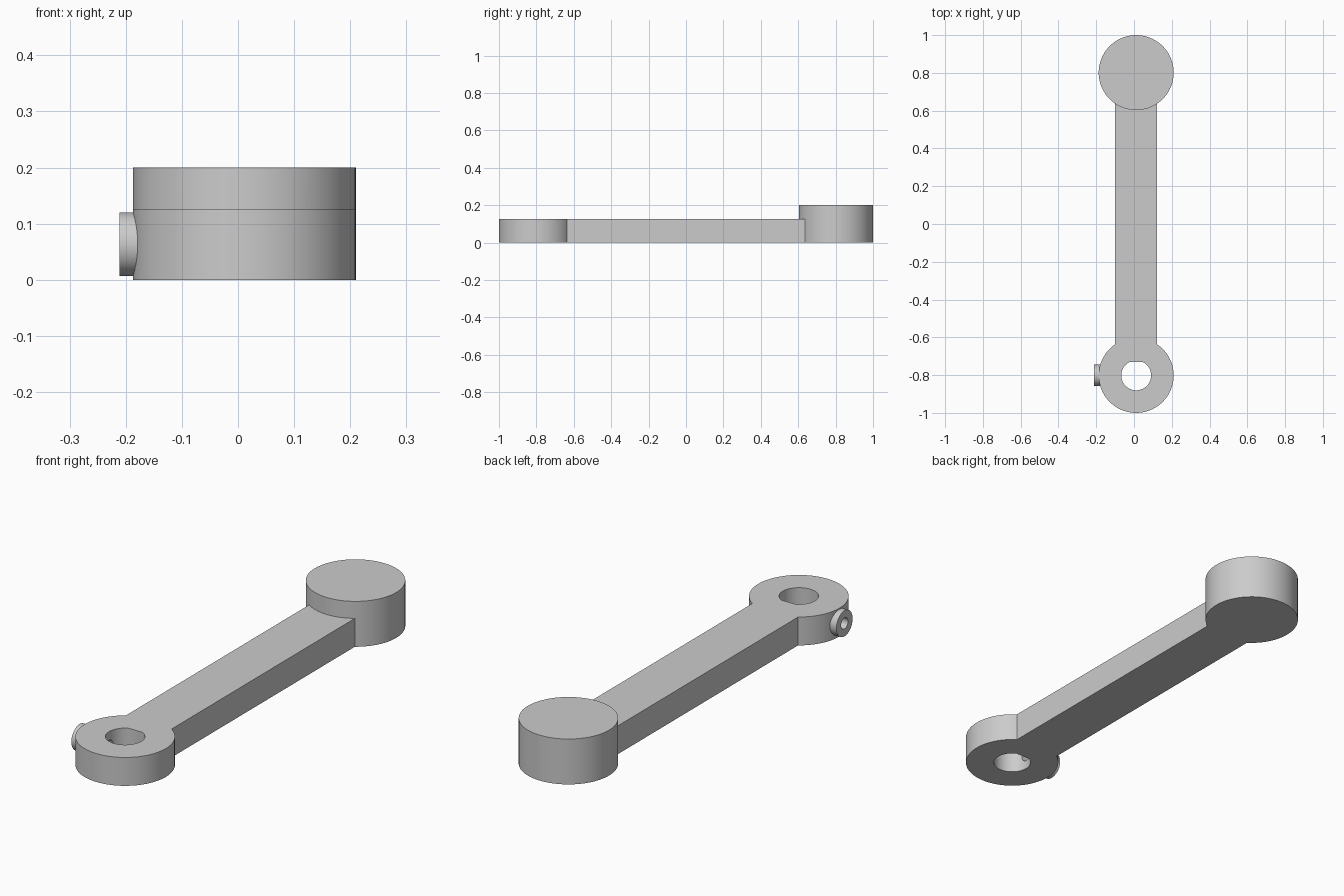
import bpy, bmesh, math
from mathutils import Matrix, Vector

cube = bpy.data.objects.get("Cube")
if cube:
    bpy.data.objects.remove(cube, do_unlink=True)

CX, END_Y = 0.0115, 0.8015
END_R, ARM_H, KNOB_H = 0.1985, 0.125, 0.2
BOSS_Z = 0.0635

grey = bpy.data.materials.new("plain grey")
grey.use_nodes = True
grey.diffuse_color = (0.6, 0.6, 0.6, 1)
grey.node_tree.nodes["Principled BSDF"].inputs["Base Color"].default_value = (0.6, 0.6, 0.6, 1)


def add_object(name, bm):
    mesh = bpy.data.meshes.new(name)
    bmesh.ops.recalc_face_normals(bm, faces=bm.faces)
    bm.to_mesh(mesh)
    bm.free()
    mesh.materials.append(grey)
    obj = bpy.data.objects.new(name, mesh)
    bpy.context.collection.objects.link(obj)
    return obj


def cylinder(name, start, end, radius, segments=96, flat=None):
    """Cylinder between two points; flat trims its +y side."""
    start, end = Vector(start), Vector(end)
    axis = end - start
    turn = Vector((0, 0, 1)).rotation_difference(axis).to_matrix().to_4x4()
    bm = bmesh.new()
    bmesh.ops.create_cone(bm, cap_ends=True, segments=segments, radius1=radius,
                          radius2=radius, depth=axis.length,
                          matrix=Matrix.Translation((start + end) / 2) @ turn)
    if flat is not None:
        cut = bmesh.ops.bisect_plane(bm, geom=bm.verts[:] + bm.edges[:] + bm.faces[:],
                                     plane_co=(0, flat, 0), plane_no=(0, 1, 0),
                                     clear_outer=True)
        edges = [e for e in cut["geom_cut"] if isinstance(e, bmesh.types.BMEdge)]
        bmesh.ops.holes_fill(bm, edges=[e for e in bm.edges if e.is_boundary] or edges)
    return add_object(name, bm)


def box(name, low, high):
    low, high = Vector(low), Vector(high)
    bm = bmesh.new()
    bmesh.ops.create_cube(bm, size=1, matrix=Matrix.Translation((low + high) / 2)
                          @ Matrix.Diagonal((*(high - low), 1)))
    return add_object(name, bm)


def combine(target, tool, operation):
    mod = target.modifiers.new(operation.title(), 'BOOLEAN')
    mod.operation, mod.object, mod.solver = operation, tool, 'EXACT'
    bpy.context.view_layer.objects.active = target
    bpy.ops.object.modifier_apply(modifier=mod.name)
    bpy.data.objects.remove(tool, do_unlink=True)


# Solid crank: hub, arm, round handle and side boss
crank = cylinder("crank_arm", (CX, -END_Y, 0), (CX, -END_Y, ARM_H), END_R)
combine(crank, box("arm", (CX - 0.1115, -END_Y, 0), (CX + 0.1115, END_Y, ARM_H)), 'UNION')
combine(crank, cylinder("handle", (CX, END_Y, 0), (CX, END_Y, KNOB_H), END_R), 'UNION')
combine(crank, cylinder("side_boss", (-0.211, -END_Y, BOSS_Z), (-0.1, -END_Y, BOSS_Z),
                        0.0565, 64), 'UNION')

# D-shaped shaft bore and set screw hole
combine(crank, cylinder("shaft_bore", (CX, -END_Y, -0.1), (CX, -END_Y, 0.3), 0.079, 64,
                        flat=-0.73), 'DIFFERENCE')
combine(crank, cylinder("screw_hole", (-0.3, -END_Y, BOSS_Z), (CX, -END_Y, BOSS_Z),
                        0.024, 48), 'DIFFERENCE')

bpy.ops.object.select_all(action='DESELECT')
crank.select_set(True)
bpy.context.view_layer.objects.active = crank
bpy.ops.object.shade_smooth_by_angle(angle=math.radians(30))
